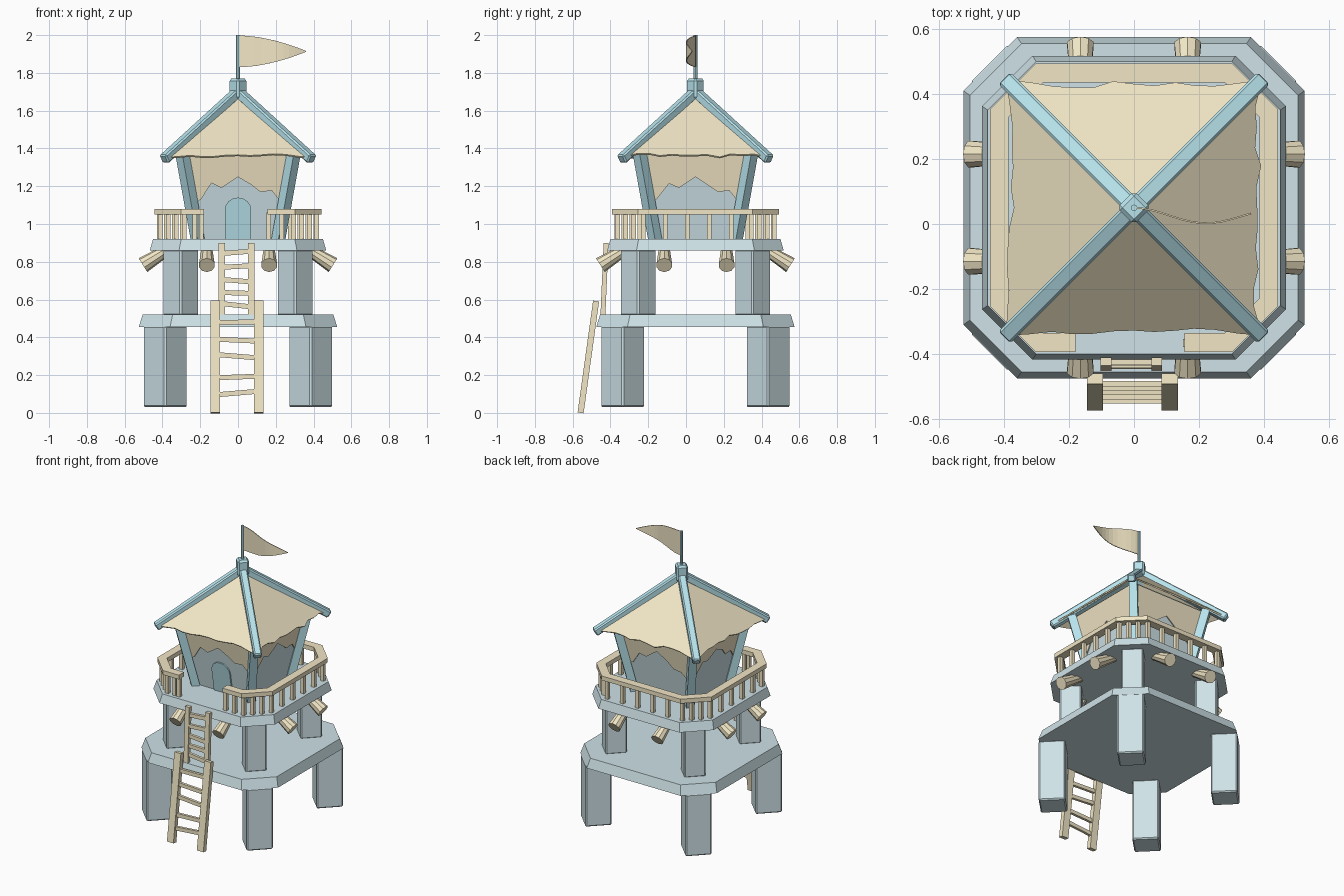
import bpy, bmesh, math, random
from mathutils import Vector, Matrix

if "Cube" in bpy.data.objects:
    bpy.data.objects.remove(bpy.data.objects["Cube"])

random.seed(4)
CY = 0.05                                   # tower axis is at x=0, y=CY
PALE, CYAN, SAND = (.62, .76, .8, 1), (.48, .77, .84, 1), (.88, .79, .56, 1)
mats = {}
for label, c in (("pale", PALE), ("cyan", CYAN), ("sand", SAND)):
    mats[c] = bpy.data.materials.new(label)
    mats[c].diffuse_color = c
QUADS = [(1, 1), (-1, 1), (-1, -1), (1, -1)]


def finish(name, bm, color, thick=0):
    bmesh.ops.recalc_face_normals(bm, faces=bm.faces)
    me = bpy.data.meshes.new(name)
    bm.to_mesh(me)
    bm.free()
    me.materials.append(mats[color])
    ob = bpy.data.objects.new(name, me)
    bpy.context.collection.objects.link(ob)
    if thick:
        m = ob.modifiers.new("thickness", 'SOLIDIFY')
        m.thickness, m.offset = thick, 0
    return ob


def bevel(ob, width):
    m = ob.modifiers.new("bevel", 'BEVEL')
    m.width, m.segments = width, 1


def strut(bm, a, b, w, h, roll=0):
    """Box from a to b: w across, h in the upward direction."""
    a, b = Vector(a), Vector(b)
    d = b - a
    rot = d.to_track_quat('Z', 'Y').to_matrix().to_4x4()
    mat = (Matrix.Translation((a + b) / 2) @ rot @ Matrix.Rotation(roll, 4, 'Z')
           @ Matrix.Diagonal((w, h, d.length, 1)))
    bmesh.ops.create_cube(bm, size=1, matrix=mat)


def loft(bm, rings, caps=True, closed=True):
    """Skin a list of equal length point rings."""
    vs = [[bm.verts.new(p) for p in r] for r in rings]
    n = len(vs[0])
    for r0, r1 in zip(vs, vs[1:]):
        for i in range(n if closed else n - 1):
            j = (i + 1) % n
            bm.faces.new((r0[i], r0[j], r1[j], r1[i]))
    if caps:
        bm.faces.new(vs[0])
        bm.faces.new(vs[-1])


def octagon(r, c, z):
    k = r - c
    return [Vector((x, y + CY, z)) for x, y in
            ((k, -r), (r, -k), (r, k), (k, r), (-k, r), (-r, k), (-r, -k), (-k, -r))]


def spin(p, i):
    """Turn a tower-local point by i quarter turns."""
    v = Matrix.Rotation(i * math.pi / 2, 3, 'Z') @ Vector(p)
    return v + Vector((0, CY, 0))


# Platforms with sloping rims
for name, r, rt, c, z0, z1 in (("lower_platform", .525, .505, .165, .455, .52),
                               ("upper_platform", .467, .45, .155, .86, .92)):
    bm = bmesh.new()
    loft(bm, [octagon(r, c, z0), octagon(rt, c - .006, z1)])
    finish(name, bm, PALE)

# Legs, turned to face the corners
for name, off, side, z0, z1 in (("lower_leg", .385, .168, .03, .46), ("upper_leg", .303, .137, .515, .865)):
    for i, (sx, sy) in enumerate(QUADS):
        bm = bmesh.new()
        strut(bm, (sx * off, CY + sy * off, z0), (sx * off, CY + sy * off, z1), side, side, math.pi / 4)
        bevel(finish(f"{name}_{i + 1}", bm, PALE), .008)

# Log corbels under the upper platform
bm = bmesh.new()
for i in range(4):
    for x in (-.165, .165):
        a, b = spin((x, -.34, .885), i), spin((x, -.503, .782), i)
        d = b - a
        mat = Matrix.Translation((a + b) / 2) @ d.to_track_quat('Z', 'Y').to_matrix().to_4x4()
        bmesh.ops.create_cone(bm, cap_ends=True, segments=10, radius1=.027, radius2=.043,
                              depth=d.length, matrix=mat)
finish("log_corbels", bm, SAND)

# Cabin walls, flaring upward
Z0, Z1, W0, W1 = .91, 1.4, .203, .285
half = lambda z: W0 + (W1 - W0) * (z - Z0) / (Z1 - Z0)
bm = bmesh.new()
loft(bm, [[(sx * half(z), CY + sy * half(z), z) for sx, sy in QUADS] for z in (Z0, Z1)])
finish("cabin_walls", bm, PALE)

# Ragged hide hung over the upper walls
edge = [(-1, 1.11), (-.82, 1.14), (-.55, 1.22), (-.35, 1.2), (0, 1.26), (.28, 1.21), (.48, 1.16), (.72, 1.17), (1, 1.1)]
bm = bmesh.new()
for i in range(4):
    low = [(u, z + random.uniform(-.012, .012)) for u, z in edge]
    loft(bm, [[spin((u * half(z), -half(z) - .006, z), i) for u, z in low],
              [spin((u * half(1.39), -half(1.39) - .006, 1.39), i) for u, z in low]], False, False)
finish("wall_hides", bm, SAND, .008)

# Arched door following the wall slope
bm = bmesh.new()
arch = [(-.07, .92), (.07, .92)] + [(.07 * math.cos(t * math.pi / 8), 1.075 + .065 * math.sin(t * math.pi / 8))
                                     for t in range(9)]
loft(bm, [[(x, CY - half(z) - o, z) for x, z in arch] for o in (-.01, .01)])
finish("door", bm, CYAN)

# Corner posts
for i, (sx, sy) in enumerate(QUADS):
    bm = bmesh.new()
    strut(bm, (sx * .212, CY + sy * .212, .91), (sx * .3, CY + sy * .3, 1.4), .052, .052)
    finish(f"corner_post_{i + 1}", bm, CYAN)

# Hide roof with torn eaves
bm = bmesh.new()
for i in range(4):
    top = bm.verts.new(spin((0, 0, 1.685), i))
    row = []
    for k in range(13):
        u = k / 6 - 1
        d = .39 if abs(u) == 1 else random.uniform(.365, .388)
        row.append(bm.verts.new(spin((u * d, -d, 1.685 - .86 * d), i)))
    for p, q in zip(row, row[1:]):
        bm.faces.new((top, p, q))
finish("roof_hide", bm, SAND, .01)

# Roof beams and cap
for i, (sx, sy) in enumerate(QUADS):
    bm = bmesh.new()
    strut(bm, (0, CY, 1.7), (sx * .392, CY + sy * .392, 1.342), .052, .05)
    bevel(finish(f"roof_beam_{i + 1}", bm, CYAN), .008)
bm = bmesh.new()
strut(bm, (0, CY, 1.66), (0, CY, 1.77), .074, .074, math.pi / 4)
bevel(finish("roof_cap", bm, CYAN), .012)

# Railing, open at the front
def rail_path(r, c, z):
    o = octagon(r, c, z)
    return [Vector((.155, CY - r, z))] + o + [Vector((-.18, CY - r, z))]

paths = [rail_path(.443, .14, 1.05), rail_path(.386, .107, 1.05),
         rail_path(.386, .107, 1.08), rail_path(.443, .14, 1.08)]
bm = bmesh.new()
loft(bm, list(zip(*paths)))
finish("top_rail", bm, SAND)
bm = bmesh.new()
mid = rail_path(.416, .125, 1.06)
spots = [mid[-1] + Vector((-.015, 0, 0))]
for p, q in zip(mid, mid[1:]):
    n = max(2, round((q - p).length / .115))
    n = 3 if .15 < (q - p).length < .2 else n
    spots += [p.lerp(q, (k + .12) / n) for k in range(n)]
for p in spots:
    strut(bm, (p.x, p.y, .91), p, .024, .024)
finish("balusters", bm, SAND)

# Ladders: centre x, half width, foot, head, rail size, rung heights
for name, cx, hw, foot, head, rw, rt, rungs in (
        ("lower_ladder", -.005, .115, (-.558, .0), (-.476, .592), .05, .032, (.105, .19, .3, .385, .48)),
        ("upper_ladder", -.008, .078, (-.44, .515), (-.423, .9), .033, .026, (.57, .635, .7, .775, .85))):
    bm = bmesh.new()
    for s in (-1, 1):
        strut(bm, (cx + s * hw, *foot), (cx + s * hw, *head), rw, rt)
    for z in rungs:
        y = foot[0] + (head[0] - foot[0]) * (z - foot[1]) / (head[1] - foot[1])
        t = random.uniform(-.01, .01)
        strut(bm, (cx - hw, y, z + t), (cx + hw, y, z - t), .018, .026)
    finish(name, bm, SAND)

# Flagpole and waving pennant
bm = bmesh.new()
bmesh.ops.create_cone(bm, cap_ends=True, segments=8, radius1=.01, radius2=.01, depth=.25,
                      matrix=Matrix.Translation((0, CY, 1.875)))
finish("flagpole", bm, CYAN)
bm = bmesh.new()
ts = [k / 12 for k in range(13)]
wave = lambda t: CY - .022 * (1 - math.cos(t * 5.2)) - .006 * t
loft(bm, [[(.36 * t, wave(t), 1.914 + s * (.082 * (1 - t ** 1.8) + .002)) for t in ts] for s in (-1, 1)], False, False)
finish("pennant", bm, SAND, .005)

for m in bpy.data.materials:
    if m.users and not m.is_grease_pencil:
        m.use_nodes = True
        m.node_tree.nodes["Principled BSDF"].inputs["Base Color"].default_value = m.diffuse_color
